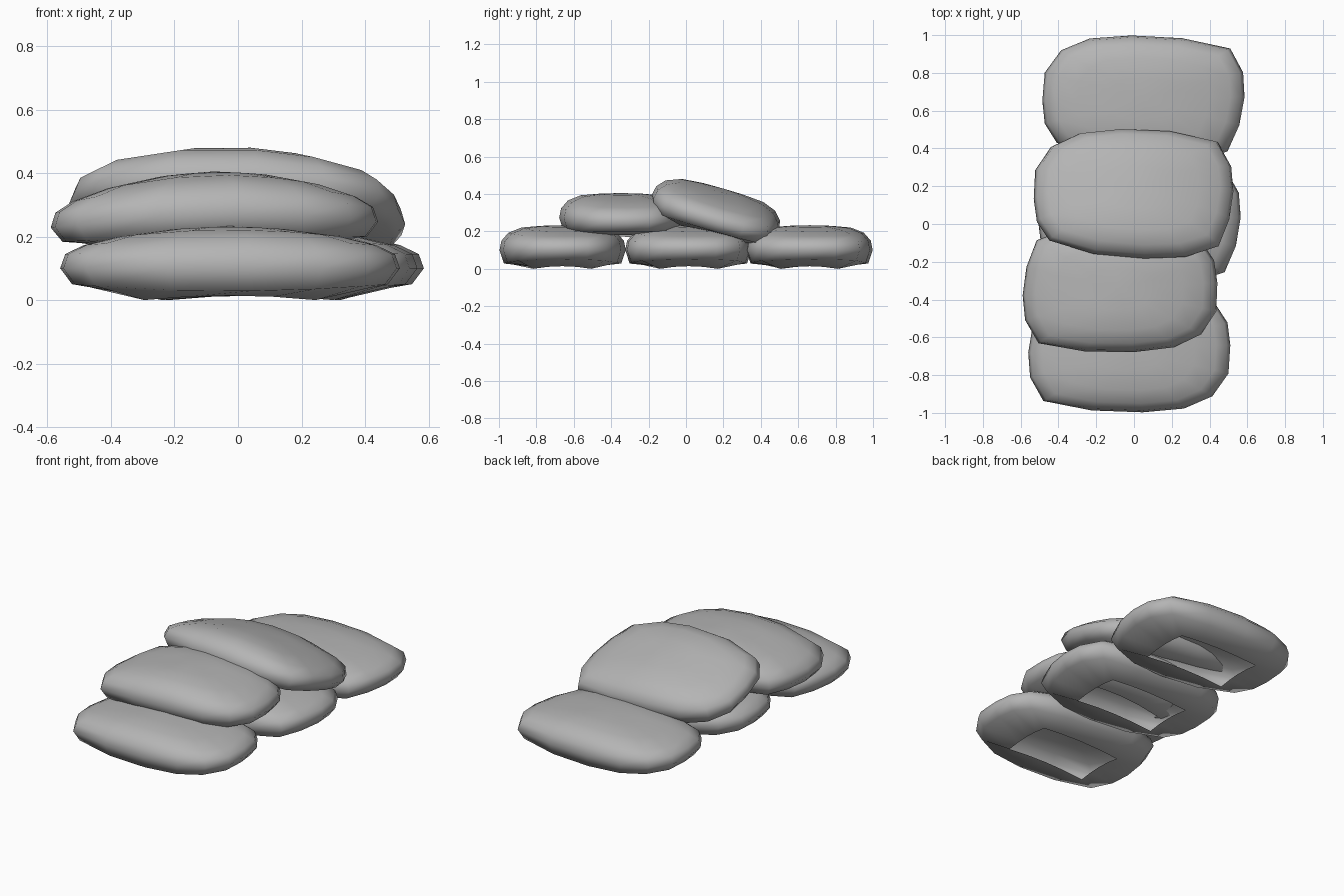
import bpy, bmesh
from math import radians
from mathutils import Euler

if "Cube" in bpy.data.objects:
    bpy.data.objects.remove(bpy.data.objects["Cube"])

# Plan outline of one sandbag; points 2, 6, 10 and 14 are its corners
OUTLINE = [(.535, .02), (.52, .14), (.455, .24), (.22, .315),
           (-.05, .34), (-.27, .33), (-.45, .27), (-.51, .13),
           (-.535, -.02), (-.525, -.15), (-.455, -.275), (-.2, -.325),
           (.07, -.335), (.29, -.315), (.44, -.25), (.525, -.13)]
# Rings from bottom to top: scale, height at the long sides, height at the ends
RINGS = [(.93, .028, .05), (1, .10, .10), (.97, .15, .145),
         (.86, .193, .173), (.65, .221, .20), (.33, .23, .223)]
HALF_HEIGHT = .115
HOLE = (.27, .155)


def sandbag_mesh(sag):
    bm = bmesh.new()
    n = len(OUTLINE)
    # Rectangular opening on the underside
    corners = [(1, 1), (-1, 1), (-1, -1), (1, -1)]
    hole = []
    for i in range(n):
        k, f = divmod((i - 2) % n, 4)
        a, b = corners[k], corners[(k + 1) % 4]
        f /= 4
        x, y = (a[j] + (b[j] - a[j]) * f for j in (0, 1))
        z = .014 * (2 - x * x - y * y)
        hole.append(bm.verts.new((x * HOLE[0], y * HOLE[1], z - HALF_HEIGHT)))
    loops = [hole]
    # Bulging body
    for s, z_side, z_end in RINGS:
        ring = []
        for x, y in OUTLINE:
            t = (x / .535) ** 2
            z = z_side + (z_end - z_side) * t
            ring.append(bm.verts.new((x * s, y * s, z - HALF_HEIGHT)))
        loops.append(ring)
    for lo, hi in zip(loops, loops[1:]):
        for i in range(n):
            j = (i + 1) % n
            bm.faces.new((lo[i], lo[j], hi[j], hi[i]))
    top = bm.verts.new((0, 0, .233 - HALF_HEIGHT))
    for i in range(n):
        bm.faces.new((loops[-1][i], loops[-1][(i + 1) % n], top))
    # Ends droop over the bags below
    for v in bm.verts:
        v.co.z -= sag * (v.co.x / .535) ** 2
    for f in bm.faces:
        f.smooth = True
    me = bpy.data.meshes.new("sandbag")
    bm.to_mesh(me)
    bm.free()
    return me


cloth = bpy.data.materials.new("cloth")
cloth.diffuse_color = (.46, .46, .46, 1)
cloth.use_nodes = True
cloth.node_tree.nodes["Principled BSDF"].inputs["Base Color"].default_value = cloth.diffuse_color

# The stack: name, position, (tilt, roll, yaw) in degrees, (x, y) scale, sag
BAGS = [("bottom_bag_front", (-.025, -.662, .115), (0, 0, 0), (1, 1), 0),
        ("bottom_bag_middle", (.03, .015, .115), (0, 0, 180), (1, 1), 0),
        ("bottom_bag_back", (.05, .662, .115), (0, 0, 179), (1, 1), 0),
        ("upper_bag_front", (-.075, -.345, .287), (0, -1, 1.5), (.965, 1), .035),
        ("upper_bag_back", (0, .165, .316), (-16, 3, 180), (.99, 1.05), .03)]
for name, loc, (tilt, roll, yaw), (sx, sy), sag in BAGS:
    mesh = sandbag_mesh(sag)
    mesh.materials.append(cloth)
    ob = bpy.data.objects.new(name, mesh)
    ob.location = loc
    ob.scale = (sx, sy, 1)
    spin = Euler((0, 0, radians(yaw))).to_matrix()
    lean = Euler((radians(tilt), radians(roll), 0)).to_matrix()
    ob.rotation_euler = (lean @ spin).to_euler()
    bpy.context.collection.objects.link(ob)
